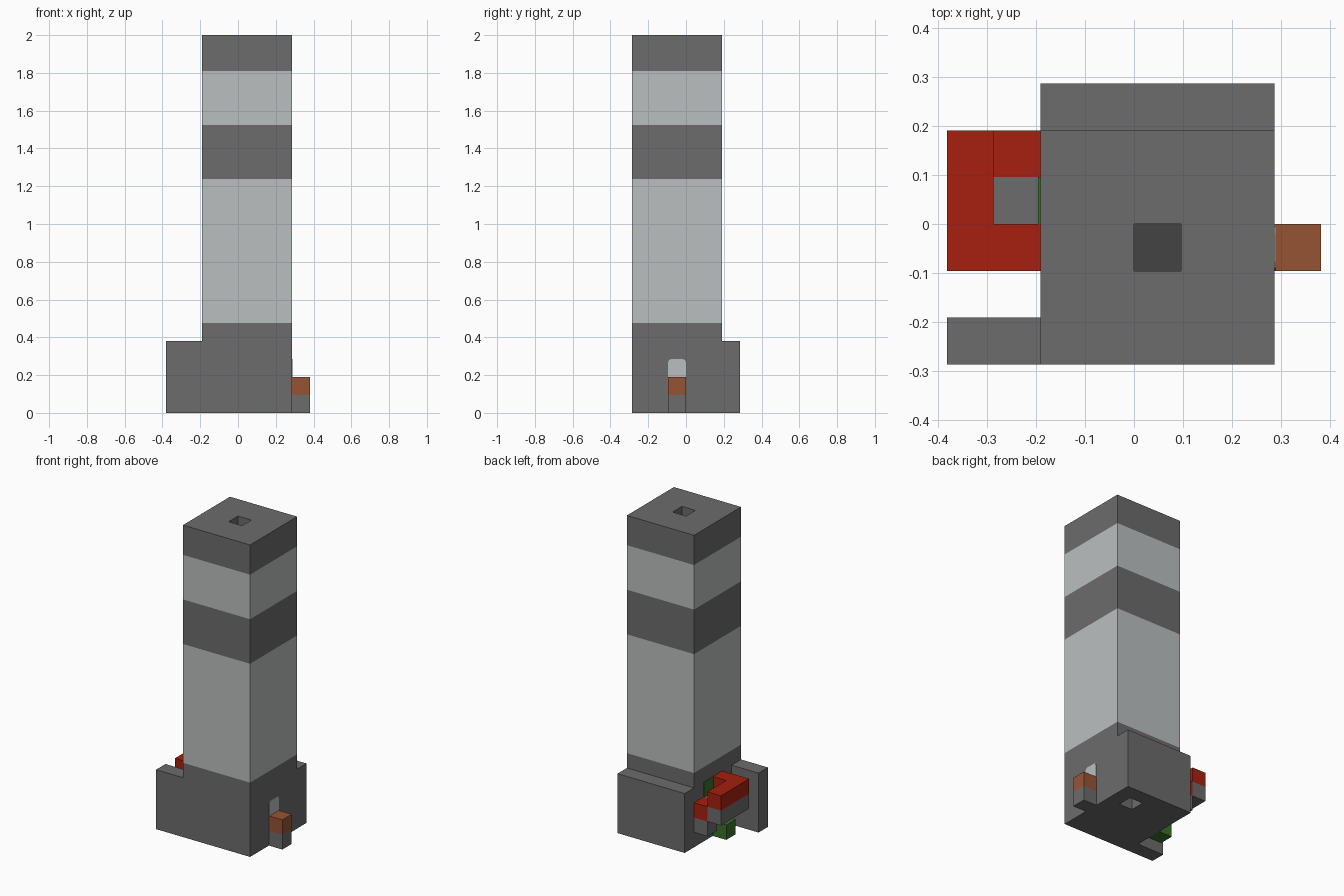
import bpy
import bmesh

if "Cube" in bpy.data.objects:
    bpy.data.objects.remove(bpy.data.objects["Cube"], do_unlink=True)

U = 2 / 21  # one block


def material(name, rgb):
    lin = [((c / 255 + 0.055) / 1.055) ** 2.4 for c in rgb]
    m = bpy.data.materials.new(name)
    m.use_nodes = True
    m.diffuse_color = (*lin, 1)
    m.node_tree.nodes["Principled BSDF"].inputs["Base Color"].default_value = (*lin, 1)
    return m


stone = material("dark stone", (108, 108, 108))
pale = material("pale stone", (187, 191, 191))
dark = material("shaft shadow", (68, 68, 68))
red = material("red", (166, 32, 14))
green = material("green", (58, 112, 42))
brown = material("brown wood", (150, 84, 52))


def box(name, x, y, z, mat):
    """Box spanning the given (low, high) ranges in block units."""
    bm = bmesh.new()
    bmesh.ops.create_cube(bm, size=1)
    for v in bm.verts:
        v.co = [U * r[int(c > 0)] for r, c in zip((x, y, z), v.co)]
    mesh = bpy.data.meshes.new(name)
    bm.to_mesh(mesh)
    bm.free()
    mesh.materials.append(mat)
    ob = bpy.data.objects.new(name, mesh)
    bpy.context.collection.objects.link(ob)
    return ob


def cut(ob, x, y, z):
    """Cut a square pocket out of a box."""
    cutter = box("cutter", x, y, z, stone)
    mod = ob.modifiers.new("pocket", 'BOOLEAN')
    mod.operation = 'DIFFERENCE'
    mod.solver = 'EXACT'
    mod.object = cutter
    bpy.context.view_layer.objects.active = ob
    bpy.ops.object.modifier_apply(modifier=mod.name)
    bpy.data.objects.remove(cutter, do_unlink=True)


# Tower in stacked bands
TX, TY = (-2, 3), (-3, 2)
base = box("tower_base", TX, TY, (0, 5), stone)
box("tower_lower_wall", TX, TY, (5, 13), pale)
box("tower_middle_band", TX, TY, (13, 16), stone)
box("tower_upper_wall", TX, TY, (16, 19), pale)
top = box("tower_top", TX, TY, (19, 21), stone)

# Shaft opening in the roof and pocket in the underside
cut(top, (0, 1), (-1, 0), (20, 22))
box("shaft_floor", (0, 1), (-1, 0), (20, 20.03), dark)
cut(base, (1, 2), (1, 2), (-1, 1))

# Low walls beside the tower
box("back_wall", TX, (2, 3), (0, 4), stone)
box("front_wing_wall", (-4, -2), (-3, -2), (0, 4), stone)

# Porch on the left-hand end: red layer over stone layer
box("porch_outer_roof", (-4, -3), (-1, 2), (3, 4), red)
box("porch_outer_base", (-4, -3), (-1, 2), (2, 3), stone)
box("porch_front_roof", (-3, -2), (-1, 0), (3, 4), red)
box("porch_front_base", (-3, -2), (-1, 0), (2, 3), stone)
box("porch_back_step", (-3, -2), (1, 2), (2, 3), red)
box("porch_back_step_base", (-3, -2), (1, 2), (1, 2), stone)
box("porch_floor", (-3, -2), (0, 1), (2, 3), stone)
box("green_block", (-3, -2), (-1, 0), (0, 1), green)
box("green_wall_panel", (-2.05, -2), (0, 1), (3, 4), green)

# Wooden block on its stone footing
box("footing", (3, 4), (-1, 0), (0, 1), stone)
box("wooden_block", (3, 4), (-1, 0), (1, 2), brown)

# Window plate with clipped upper corners
window = box("window", (3, 3.04), (-1, 0), (2, 3), pale)
bm = bmesh.new()
bm.from_mesh(window.data)
corners = [e for e in bm.edges if all(v.co.z > 2.5 * U for v in e.verts)
           and abs(e.verts[0].co.y - e.verts[1].co.y) < 0.001]
bmesh.ops.bevel(bm, geom=corners, offset=0.2 * U, segments=2, profile=0.5, affect='EDGES')
bm.to_mesh(window.data)
bm.free()
